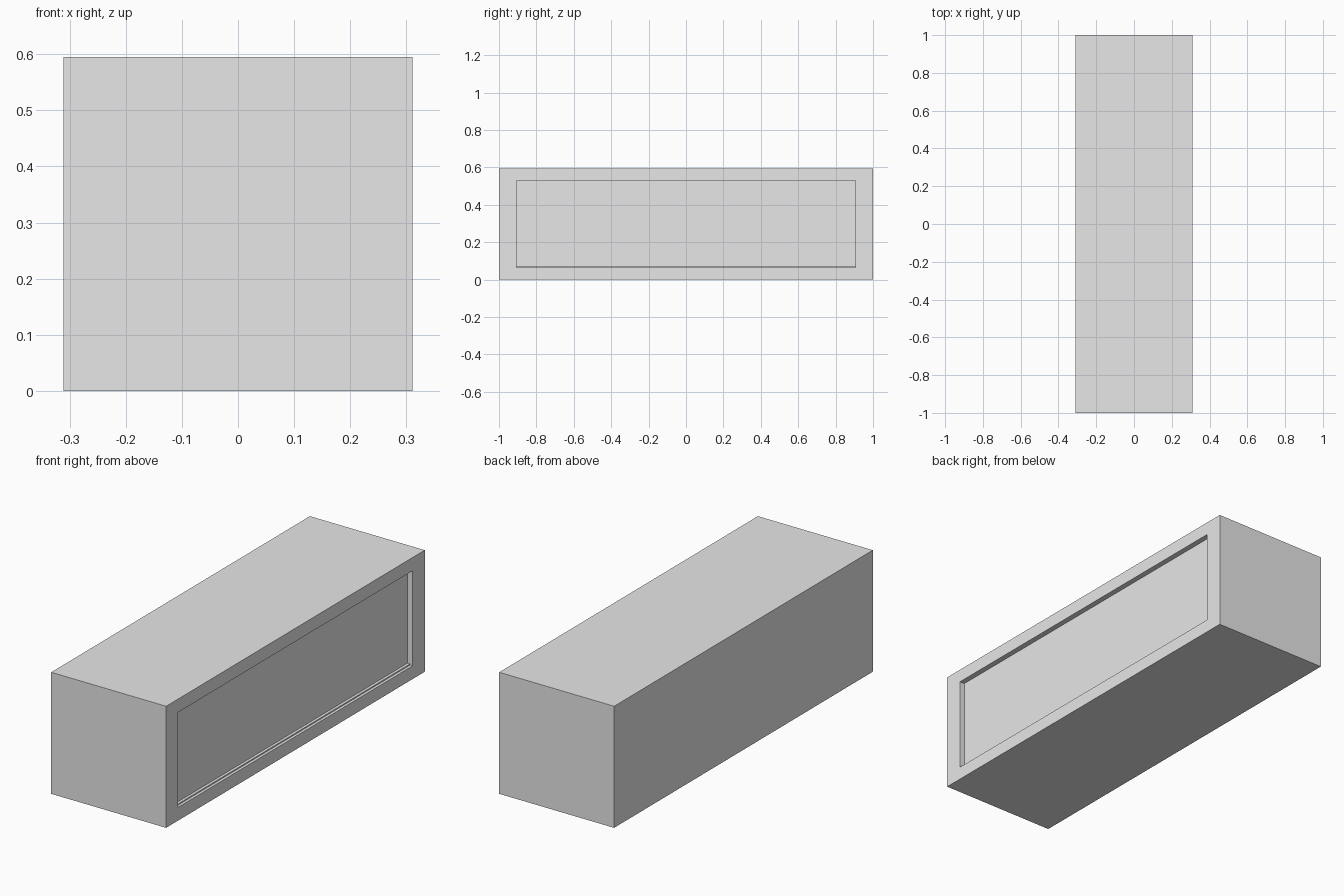
import bpy
import bmesh

default = bpy.data.objects.get("Cube")
if default:
    bpy.data.objects.remove(default, do_unlink=True)

HALF_X, HALF_Y, HEIGHT = 0.311, 1.0, 0.595
OPEN_Y, OPEN_LOW, OPEN_HIGH = 0.907, 0.065, 0.53
DEPTH = 0.027
STEP = 0.006

grey = bpy.data.materials.new("light grey")
grey.use_nodes = True
colour = (0.8, 0.8, 0.8, 1)
grey.diffuse_color = colour
grey.node_tree.nodes["Principled BSDF"].inputs["Base Color"].default_value = colour


def box(bm, low, high):
    made = bmesh.ops.create_cube(bm, size=1)
    for v in made["verts"]:
        v.co = [low[i] if v.co[i] < 0 else high[i] for i in range(3)]


def add_object(name, bm):
    bmesh.ops.recalc_face_normals(bm, faces=bm.faces[:])
    mesh = bpy.data.meshes.new(name)
    bm.to_mesh(mesh)
    bm.free()
    mesh.materials.append(grey)
    obj = bpy.data.objects.new(name, mesh)
    bpy.context.collection.objects.link(obj)
    return obj


# Long solid body
bm = bmesh.new()
box(bm, (-HALF_X, -HALF_Y, 0), (HALF_X, HALF_Y, HEIGHT))

# Shallow rectangular recess in the left side
bm.faces.ensure_lookup_table()
side = max(bm.faces, key=lambda f: f.calc_center_median().x)
bmesh.ops.inset_region(bm, faces=[side], thickness=0.05)
for v in side.verts:
    v.co.y = OPEN_Y if v.co.y > 0 else -OPEN_Y
    v.co.z = OPEN_HIGH if v.co.z > HEIGHT / 2 else OPEN_LOW
panel = bmesh.ops.extrude_discrete_faces(bm, faces=[side])["faces"][0]
bmesh.ops.translate(bm, verts=panel.verts[:], vec=(-DEPTH, 0, 0))
add_object("body", bm)

# Low step along the bottom of the recess
bm = bmesh.new()
box(bm, (HALF_X - DEPTH, -OPEN_Y, OPEN_LOW),
    (HALF_X - DEPTH / 2, OPEN_Y, OPEN_LOW + STEP))
add_object("recess_sill", bm)
